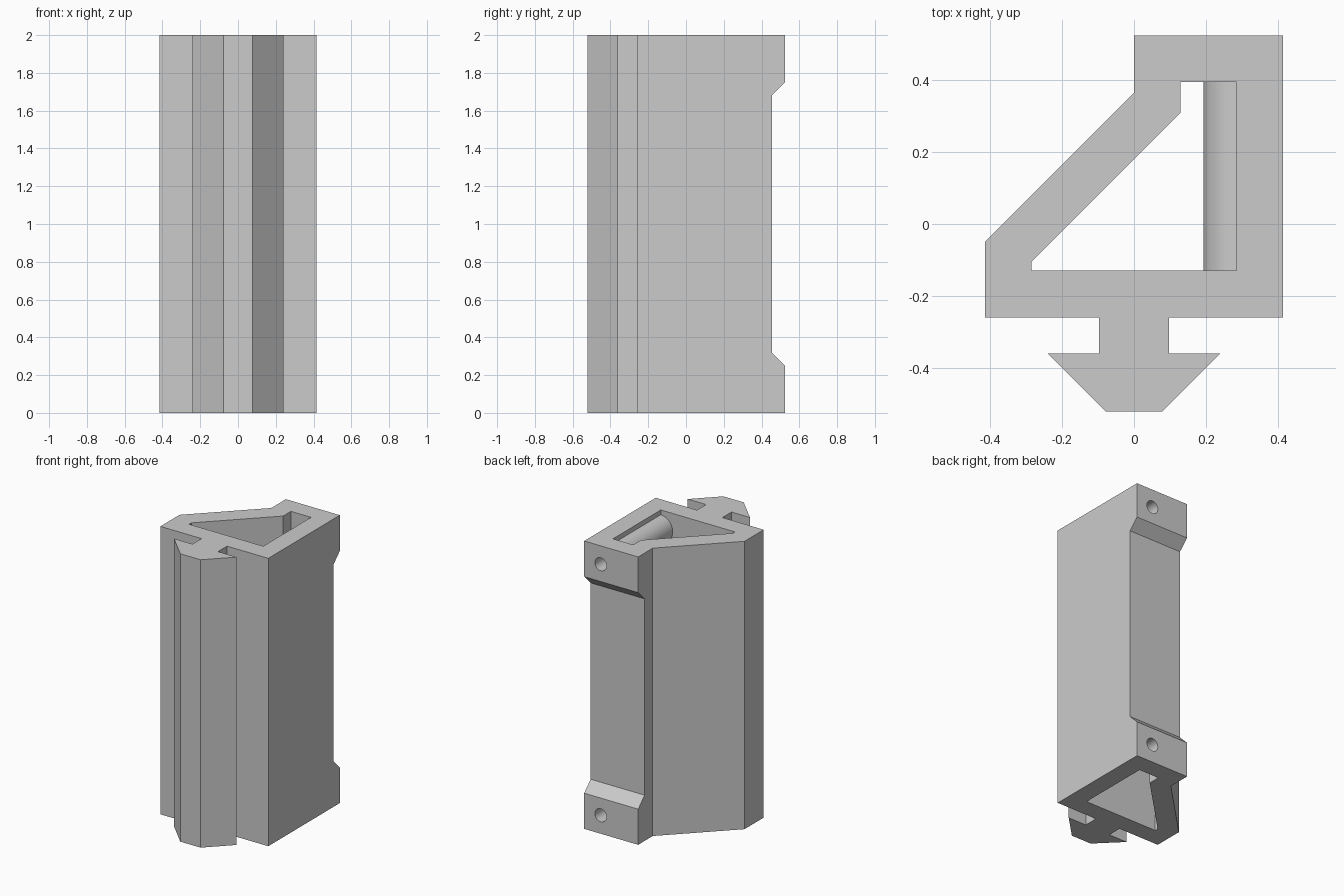
import bpy, bmesh, math
from mathutils import Matrix

cube = bpy.data.objects.get("Cube")
if cube:
    bpy.data.objects.remove(cube, do_unlink=True)

grey = bpy.data.materials.new("plain grey")
grey.use_nodes = True
colour = (0.6, 0.6, 0.6, 1)
grey.diffuse_color = colour
grey.node_tree.nodes["Principled BSDF"].inputs["Base Color"].default_value = colour

H = 2.0          # height of the extrusion
SCREW_X = 0.288  # screw axis, shared by bosses and holes
SCREW_Z = 0.128  # distance of the screw axis from each end


def finish(name, bm):
    bmesh.ops.recalc_face_normals(bm, faces=bm.faces)
    mesh = bpy.data.meshes.new(name)
    bm.to_mesh(mesh)
    bm.free()
    mesh.materials.append(grey)
    ob = bpy.data.objects.new(name, mesh)
    bpy.context.collection.objects.link(ob)
    return ob


def prism(name, points, offset):
    """Extrude a closed polygon of 3D points along offset."""
    bm = bmesh.new()
    face = bm.faces.new([bm.verts.new(p) for p in points])
    ext = bmesh.ops.extrude_face_region(bm, geom=[face])
    verts = [v for v in ext["geom"] if isinstance(v, bmesh.types.BMVert)]
    bmesh.ops.translate(bm, verts=verts, vec=offset)
    return finish(name, bm)


def rod(name, radius, y0, y1, z):
    """Cylinder lying along y on the screw axis."""
    bm = bmesh.new()
    place = Matrix.Translation((SCREW_X, (y0 + y1) / 2, z)) @ Matrix.Rotation(math.pi / 2, 4, "X")
    bmesh.ops.create_cone(bm, cap_ends=True, segments=48, radius1=radius, radius2=radius,
                          depth=y1 - y0, matrix=place)
    return finish(name, bm)


def combine(target, tool, operation):
    tool.hide_render = True
    mod = target.modifiers.new(tool.name, "BOOLEAN")
    mod.operation, mod.solver, mod.object = operation, "EXACT", tool
    bpy.context.view_layer.objects.active = target
    bpy.ops.object.modifier_apply(modifier=mod.name)
    bpy.data.objects.remove(tool, do_unlink=True)


# Bracket profile with the arrow-shaped slot rail at the front
rail = [(0.098, -0.26), (0.098, -0.36), (0.24, -0.36), (0.078, -0.522)]
outline = [(0, 0.525), (0.415, 0.525), (0.415, -0.26)] + rail
outline += [(-x, y) for x, y in reversed(rail)]
outline += [(-0.415, -0.26), (-0.415, -0.05), (0, 0.365)]
body = prism("bracket_body", [(x, y, 0) for x, y in outline], (0, 0, H))

# Hollow core running through the full height
core = [(0.13, 0.395), (0.285, 0.395), (0.285, -0.13),
        (-0.285, -0.13), (-0.285, -0.105), (0.13, 0.31)]
combine(body, prism("core_cutter", [(x, y, -0.1) for x, y in core], (0, 0, H + 0.2)), "DIFFERENCE")

# Bevelled recess between the two mounting pads at the back
slope = [(0.455, 0.318), (0.525, 0.248), (0.6, 0.248)]
recess = slope + [(y, H - z) for y, z in reversed(slope)]
combine(body, prism("recess_cutter", [(-0.1, y, z) for y, z in recess], (0.7, 0, 0)), "DIFFERENCE")

# Screw bosses inside the core and blind holes in the pads
for z in (SCREW_Z, H - SCREW_Z):
    combine(body, rod("screw_boss", 0.095, -0.16, 0.42, z), "UNION")
for z in (SCREW_Z, H - SCREW_Z):
    combine(body, rod("hole_cutter", 0.045, -0.1, 0.6, z), "DIFFERENCE")

# Smooth the round surfaces, keep the edges crisp
bpy.ops.object.select_all(action="DESELECT")
body.select_set(True)
bpy.context.view_layer.objects.active = body
bpy.ops.object.shade_smooth_by_angle(angle=math.radians(20))
